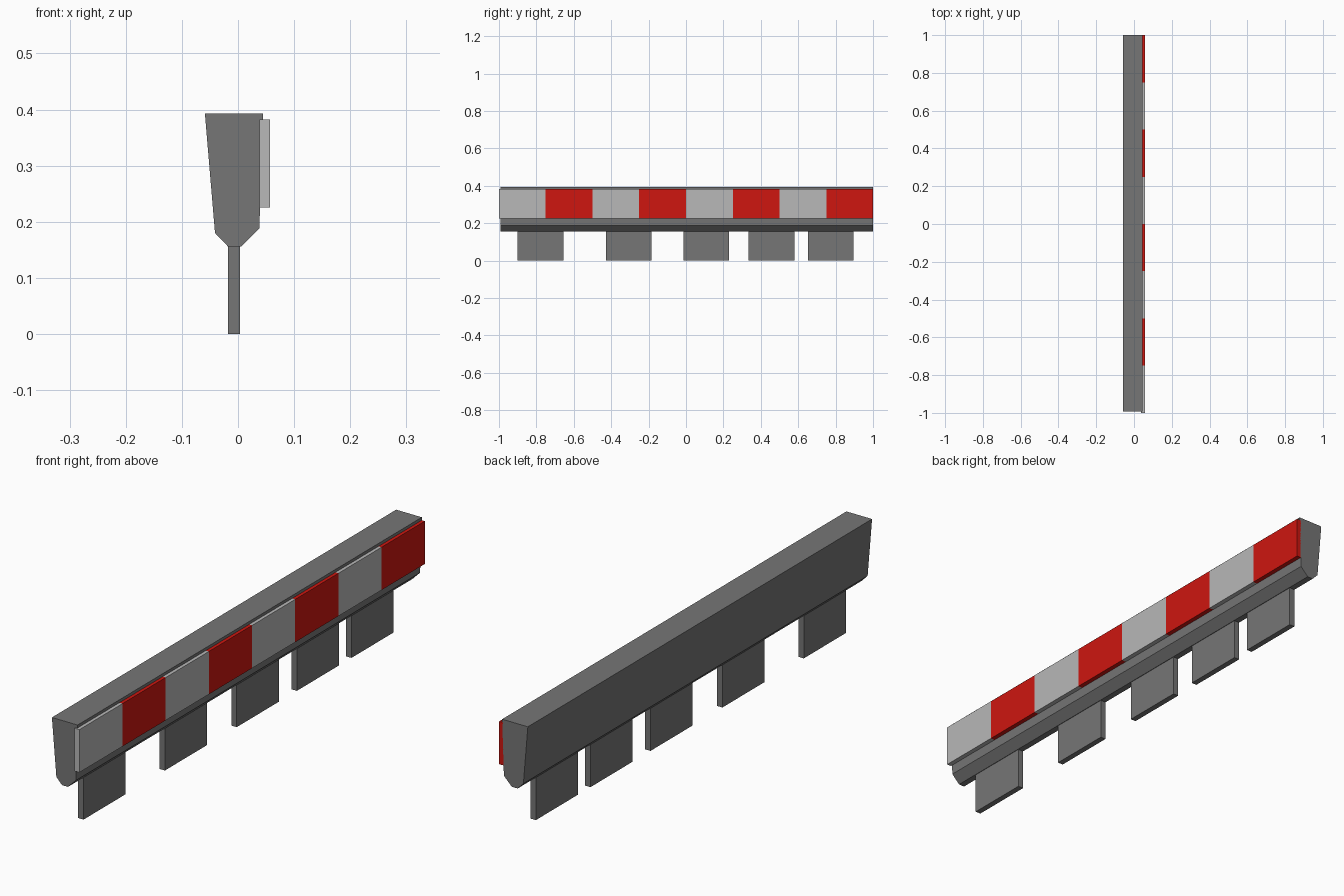
import bpy, bmesh

if "Cube" in bpy.data.objects:
    bpy.data.objects.remove(bpy.data.objects["Cube"])


def material(name, color):
    m = bpy.data.materials.new(name)
    m.diffuse_color = (*color, 1)
    m.use_nodes = True
    m.node_tree.nodes["Principled BSDF"].inputs["Base Color"].default_value = m.diffuse_color
    return m


dark = material("dark_grey", (0.18, 0.18, 0.18))
light = material("light_grey", (0.48, 0.48, 0.48))
red = material("red", (0.62, 0.008, 0.005))


def extrude_profile(name, profile, y_steps, mats):
    """Sweep an xz profile along y; sections alternate through the materials."""
    bm = bmesh.new()
    rings = [[bm.verts.new((x, y, z)) for x, z in profile] for y in y_steps]
    n = len(profile)
    bm.faces.new(rings[0])
    for s, (a, b) in enumerate(zip(rings, rings[1:])):
        for i in range(n):
            j = (i + 1) % n
            f = bm.faces.new((a[i], a[j], b[j], b[i]))
            f.material_index = s % len(mats)
    end = bm.faces.new(rings[-1][::-1])
    end.material_index = (len(y_steps) - 2) % len(mats)
    bmesh.ops.recalc_face_normals(bm, faces=bm.faces[:])
    mesh = bpy.data.meshes.new(name)
    bm.to_mesh(mesh)
    bm.free()
    for m in mats:
        mesh.materials.append(m)
    obj = bpy.data.objects.new(name, mesh)
    bpy.context.collection.objects.link(obj)
    return obj


def rect(x0, x1, z0, z1):
    return [(x0, z0), (x1, z0), (x1, z1), (x0, z1)]


# Tapered beam with chamfered underside
beam = [(-0.059, 0.393), (0.045, 0.393), (0.038, 0.188),
        (0.006, 0.156), (-0.018, 0.156), (-0.041, 0.18)]
extrude_profile("barrier_beam", beam, (-0.993, 1.0), [dark])

# Reflective strip: eight alternating light and red sections
extrude_profile("warning_strip", rect(0.038, 0.057, 0.225, 0.382),
                [-1 + 0.25 * i for i in range(9)], [light, red])

# Unevenly spaced plate legs
for i, y in enumerate((-0.778, -0.307, 0.109, 0.457, 0.773)):
    extrude_profile(f"leg_{i + 1}", rect(-0.018, 0.004, 0, 0.157),
                    (y - 0.122, y + 0.122), [dark])
